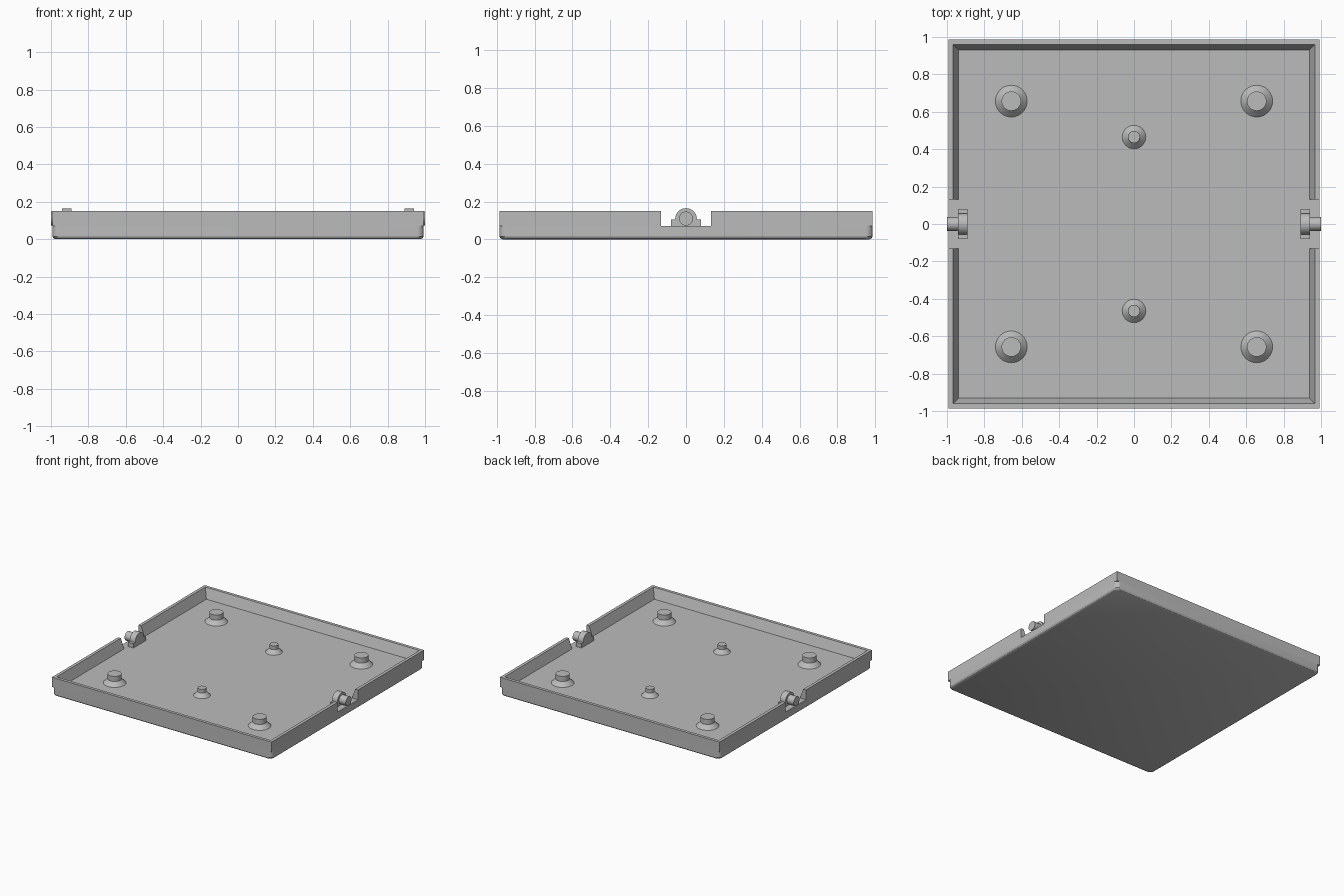
import bpy, bmesh, math

cube = bpy.data.objects.get("Cube")
if cube:
    bpy.data.objects.remove(cube, do_unlink=True)

HX, HY = 0.993, 0.986      # outer half sizes
FLOOR, TOP = 0.07, 0.15    # floor and rim heights
NOTCH = 0.132              # half width of the side gaps
AXIS = 0.11                # pivot height

grey = bpy.data.materials.new("plain grey")
grey.use_nodes = True
colour = (0.5, 0.5, 0.5, 1)
grey.diffuse_color = colour
grey.node_tree.nodes["Principled BSDF"].inputs["Base Color"].default_value = colour


def loft(name, rings, smooth=False):
    """Skin a list of equal-length point rings and cap both ends."""
    bm = bmesh.new()
    loops = [[bm.verts.new(p) for p in ring] for ring in rings]
    for a, b in zip(loops, loops[1:]):
        for i in range(len(a)):
            j = (i + 1) % len(a)
            bm.faces.new((a[i], a[j], b[j], b[i]))
    bm.faces.new(loops[0][::-1])
    bm.faces.new(loops[-1])
    bmesh.ops.recalc_face_normals(bm, faces=bm.faces)
    mesh = bpy.data.meshes.new(name)
    bm.to_mesh(mesh)
    bm.free()
    mesh.materials.append(grey)
    obj = bpy.data.objects.new(name, mesh)
    bpy.context.collection.objects.link(obj)
    if smooth:
        bpy.ops.object.select_all(action="DESELECT")
        obj.select_set(True)
        bpy.context.view_layer.objects.active = obj
        bpy.ops.object.shade_smooth_by_angle(angle=math.radians(30))
    return obj


def rounded_rect(inset, r, z, steps=8):
    ring = []
    for q, (sx, sy) in enumerate([(1, 1), (-1, 1), (-1, -1), (1, -1)]):
        for k in range(steps + 1):
            a = (q + k / steps) * math.pi / 2
            ring.append((sx * (HX - inset - r) + r * math.cos(a),
                         sy * (HY - inset - r) + r * math.sin(a), z))
    return ring


def circle(r, h, steps=32):
    return [(r * math.cos(math.tau * i / steps), r * math.sin(math.tau * i / steps), h)
            for i in range(steps)]


# Base plate with rounded corners and a bevelled underside
loft("base_plate", [rounded_rect(0.018, 0.025, 0), rounded_rect(0.006, 0.033, 0.006),
                    rounded_rect(0, 0.035, 0.016), rounded_rect(0, 0.035, FLOOR)], True)

# Tapered rim, one U-shaped half at the front and one at the back
section = [(0, FLOOR), (0, TOP), (0.025, TOP), (0.055, FLOOR)]
for name, s in (("front_rim", -1), ("back_rim", 1)):
    loft(name, [[(sx * (HX - d), s * (HY - d if corner else NOTCH), z) for d, z in section]
                for sx, corner in ((-1, 0), (-1, 1), (1, 1), (1, 0))])


# Standing posts with a conical foot
def post(name, x, y, r, foot, top):
    obj = loft(name, [circle(foot, 0), circle(r, foot - r), circle(r, top - FLOOR)], True)
    obj.location = (x, y, FLOOR)


for sy, end in ((-1, "front"), (1, "back")):
    post(end + "_small_post", 0, sy * 0.465, 0.032, 0.063, 0.132)
    for sx, side in ((-1, "right"), (1, "left")):
        post(f"{end}_{side}_post", sx * 0.656, sy * 0.657, 0.052, 0.085, 0.145)

# Pivot brackets and pins in the side gaps
dome = [(0.057 * math.cos(math.pi * i / 20), AXIS + 0.055 * math.sin(math.pi * i / 20))
        for i in range(21)]
outline = ([(-0.08, FLOOR), (0.08, FLOOR), (0.08, 0.105), (0.057, 0.105)]
           + dome + [(-0.057, 0.105), (-0.08, 0.105)])
for sx, side in ((-1, "right"), (1, "left")):
    loft(side + "_pivot_bracket",
         [[(sx * x, y, z) for y, z in outline] for x in (0.89, 0.94)], True)
    loft(side + "_pivot_pin",
         [[(sx * x, y, AXIS + z) for y, z, _ in circle(0.037, 0)] for x in (0.93, 1.0)], True)
